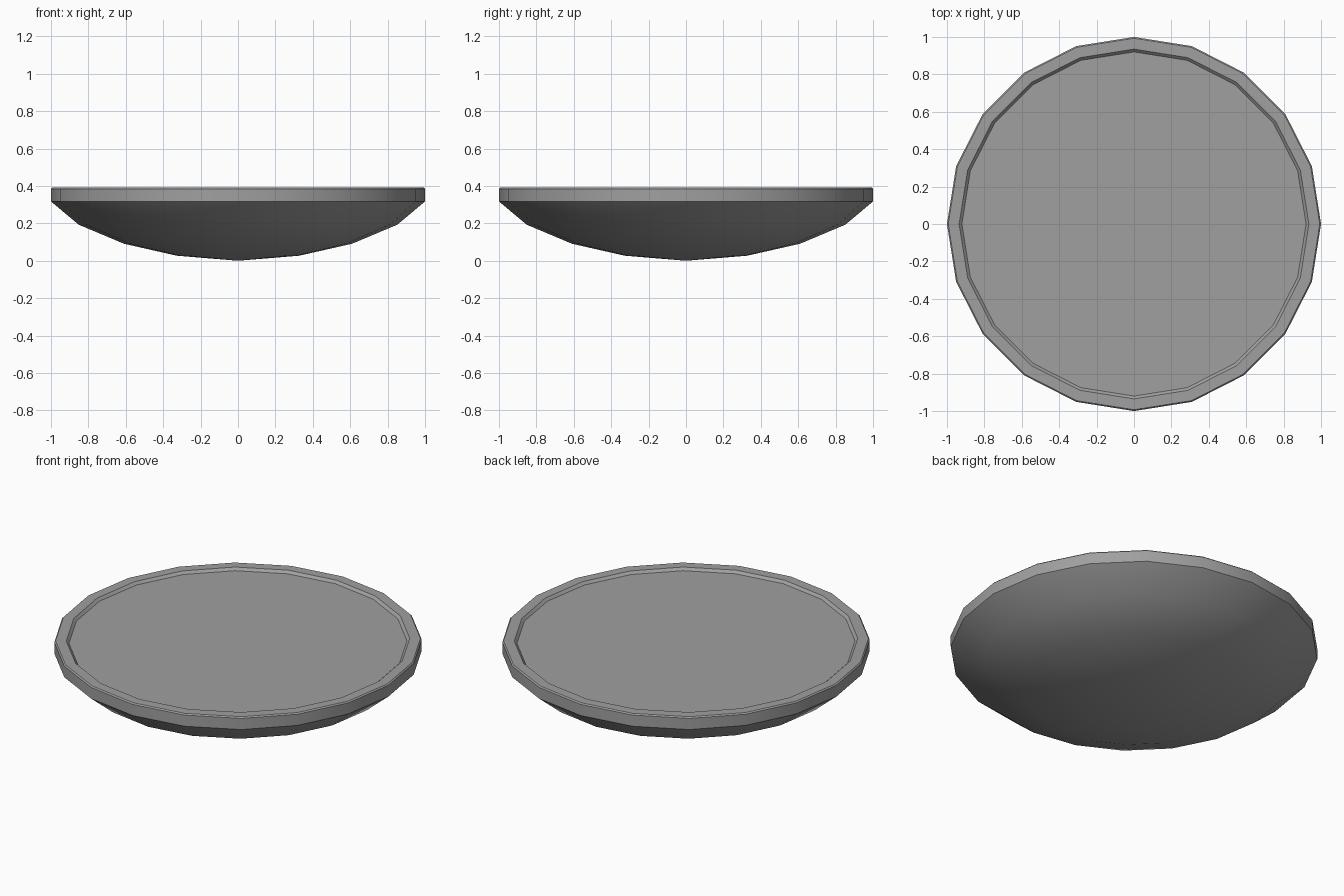
import bpy
import bmesh
import math

# Remove the default cube
cube = bpy.data.objects.get("Cube")
if cube:
    bpy.data.objects.remove(cube, do_unlink=True)

SIDES = 20

# Plain grey material
GREY = (0.35, 0.35, 0.35, 1.0)
grey = bpy.data.materials.new("Grey")
grey.use_nodes = True
grey.diffuse_color = GREY
grey.node_tree.nodes["Principled BSDF"].inputs["Base Color"].default_value = GREY

# Profile (radius, height): bowl underside, rim band, bevel, flat lip, recess wall
profile = [
    (0.327, 0.027), (0.61, 0.091), (0.852, 0.193), (1.0, 0.317),
    (1.0, 0.384), (0.993, 0.391), (0.935, 0.391), (0.92, 0.376),
]


def ring(bm, radius, z):
    step = 2 * math.pi / SIDES
    return [bm.verts.new((radius * math.cos(i * step), radius * math.sin(i * step), z))
            for i in range(SIDES)]


bm = bmesh.new()
rings = [ring(bm, r, z) for r, z in profile]

# Walls between neighbouring rings
for low, high in zip(rings, rings[1:]):
    for i in range(SIDES):
        j = (i + 1) % SIDES
        bm.faces.new((low[i], low[j], high[j], high[i]))

# Pointed underside and flat recessed top
tip = bm.verts.new((0, 0, 0))
for i in range(SIDES):
    bm.faces.new((tip, rings[0][(i + 1) % SIDES], rings[0][i]))
bm.faces.new(rings[-1])
bmesh.ops.recalc_face_normals(bm, faces=bm.faces)

mesh = bpy.data.meshes.new("shallow_dish")
bm.to_mesh(mesh)
bm.free()
mesh.materials.append(grey)
dish = bpy.data.objects.new("shallow_dish", mesh)
bpy.context.collection.objects.link(dish)

# Smooth bowl and band, crisp rim edges
bpy.ops.object.select_all(action="DESELECT")
dish.select_set(True)
bpy.context.view_layer.objects.active = dish
bpy.ops.object.shade_smooth_by_angle(angle=math.radians(30))
